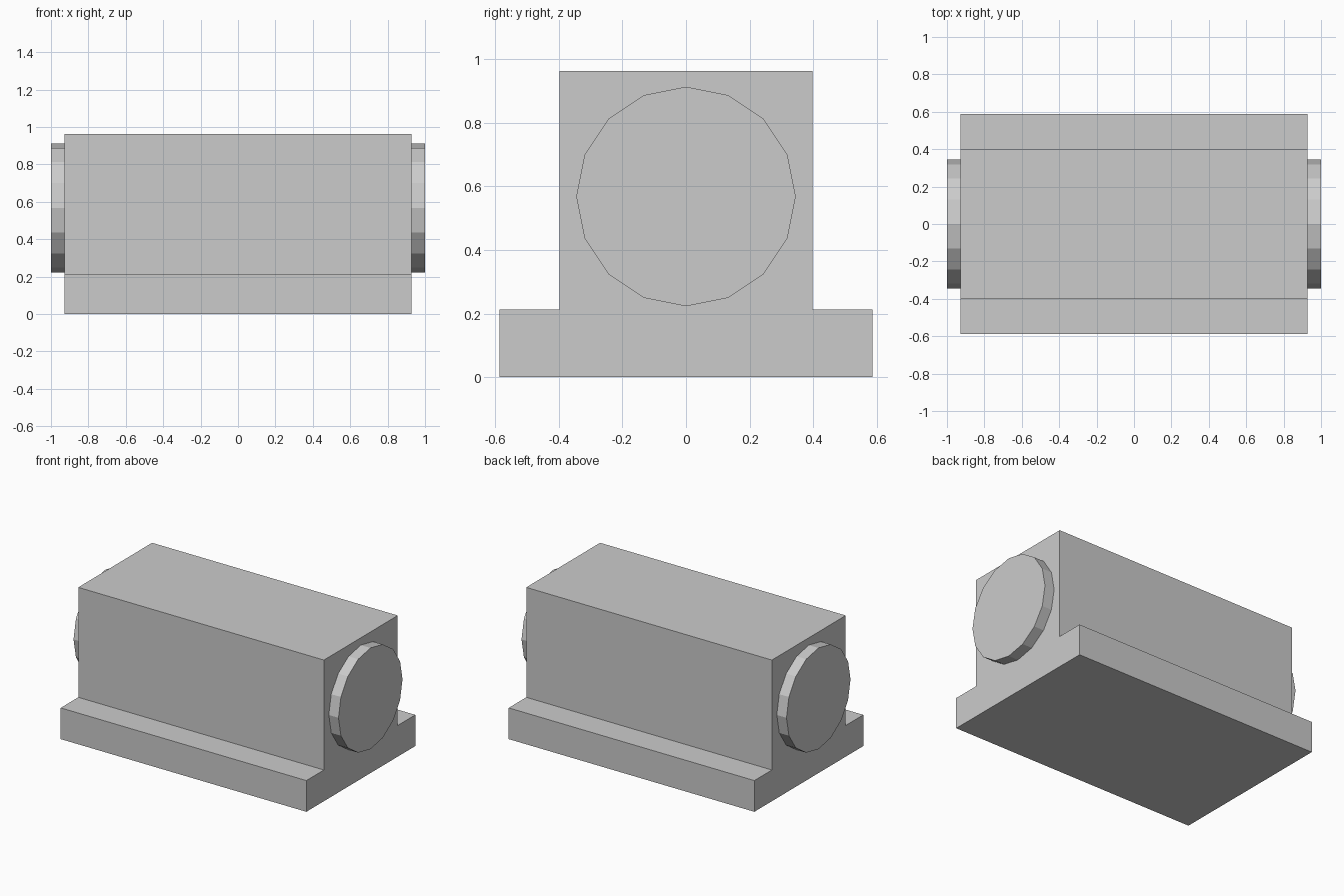
import bpy, bmesh, math

if "Cube" in bpy.data.objects:
    bpy.data.objects.remove(bpy.data.objects["Cube"])

HALF_LEN = 0.927      # housing half length along x
RADIUS, AXIS_Z = 0.345, 0.568

# Housing: stepped profile (tall block on a wide foot) extruded along x
half = [(0.587, 0.0), (0.587, 0.213), (0.398, 0.213), (0.398, 0.963)]
profile = half + [(-y, z) for y, z in reversed(half)]
bm = bmesh.new()
face = bm.faces.new([bm.verts.new((-HALF_LEN, y, z)) for y, z in profile])
ext = bmesh.ops.extrude_face_region(bm, geom=[face])
moved = [g for g in ext["geom"] if isinstance(g, bmesh.types.BMVert)]
bmesh.ops.translate(bm, verts=moved, vec=(2 * HALF_LEN, 0, 0))
bmesh.ops.recalc_face_normals(bm, faces=bm.faces)
mesh = bpy.data.meshes.new("housing")
bm.to_mesh(mesh)
bm.free()
bpy.context.collection.objects.link(bpy.data.objects.new("housing", mesh))

# Round core: 16-sided cylinder running through, showing at both ends
bpy.ops.mesh.primitive_cylinder_add(vertices=16, radius=RADIUS, depth=2,
                                    location=(0, 0, AXIS_Z),
                                    rotation=(0, math.pi / 2, 0))
bpy.context.object.name = "round_core"
